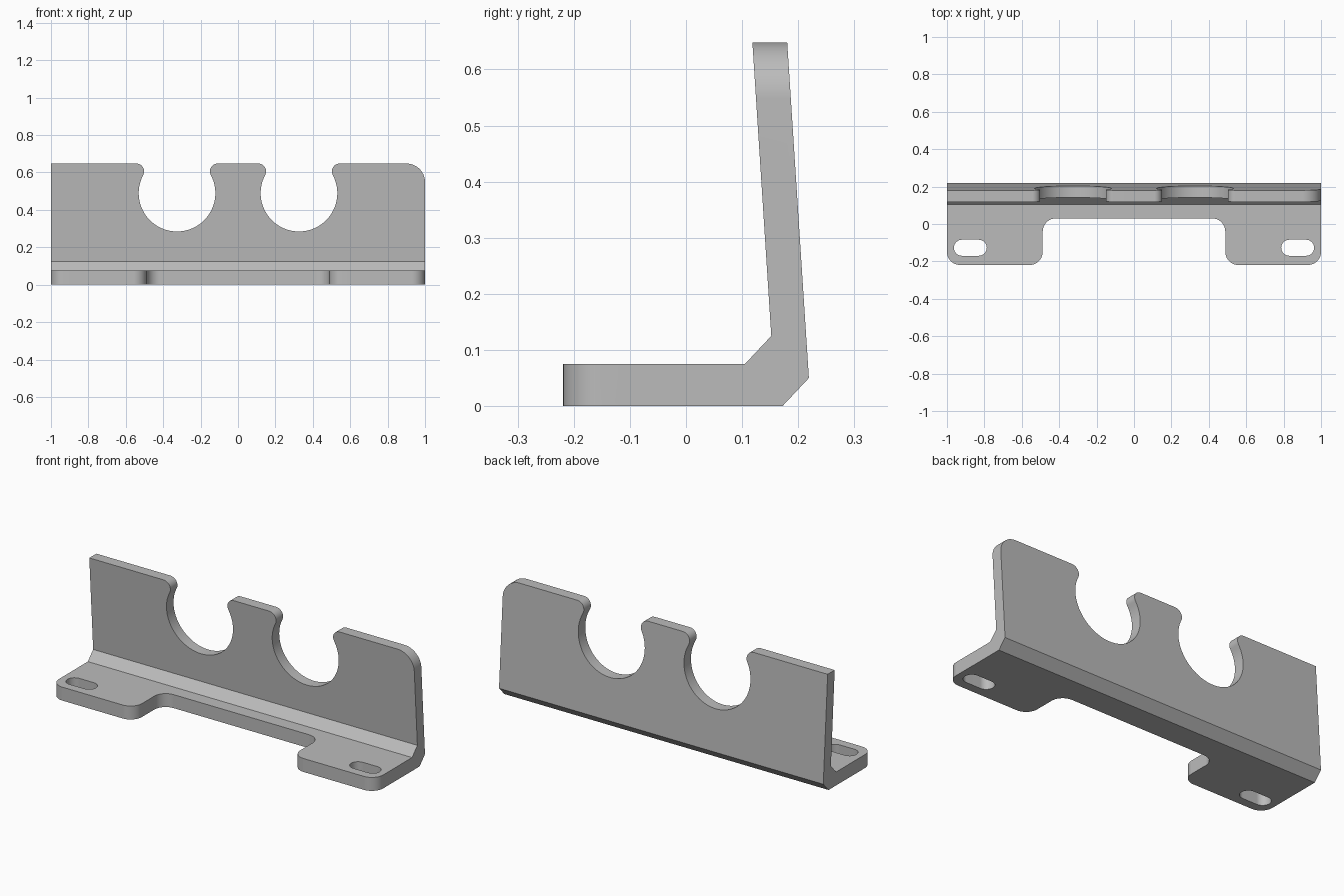
import bpy, bmesh
from math import sin, cos, pi, sqrt, atan2
from mathutils import Vector

if "Cube" in bpy.data.objects:
    bpy.data.objects.remove(bpy.data.objects["Cube"], do_unlink=True)

TOP = 0.648      # plate height
FRONT = -0.219   # front edge of the feet


def arc(cx, cy, r, a0, a1, n=10):
    return [(cx + r * cos(a0 + (a1 - a0) * i / n), cy + r * sin(a0 + (a1 - a0) * i / n))
            for i in range(n + 1)]


def rounded(corners, n=10):
    """Outline from right-angled corners (x, y, radius)."""
    pts = []
    for i, (x, y, r) in enumerate(corners):
        p = Vector((x, y))
        if not r:
            pts.append((x, y))
            continue
        a = (Vector(corners[i - 1][:2]) - p).normalized()
        b = (Vector(corners[(i + 1) % len(corners)][:2]) - p).normalized()
        c = p + (a + b) * r
        pts += [tuple(c - b * r * cos(t) - a * r * sin(t))
                for t in (pi / 2 * k / n for k in range(n + 1))]
    return pts


def prism(name, outline, place, lo, hi):
    """Extrude an outline from lo to hi; place maps (u, v, depth) to xyz."""
    bm = bmesh.new()
    face = bm.faces.new([bm.verts.new(place(u, v, lo)) for u, v in outline])
    new = bmesh.ops.extrude_face_region(bm, geom=[face])["geom"]
    shift = Vector(place(0, 0, hi)) - Vector(place(0, 0, lo))
    bmesh.ops.translate(bm, vec=shift, verts=[g for g in new if isinstance(g, bmesh.types.BMVert)])
    bmesh.ops.recalc_face_normals(bm, faces=bm.faces)
    mesh = bpy.data.meshes.new(name)
    bm.to_mesh(mesh)
    bm.free()
    ob = bpy.data.objects.new(name, mesh)
    bpy.context.collection.objects.link(ob)
    return ob


def along_x(u, v, d): return (d, u, v)
def along_y(u, v, d): return (u, d, v)
def along_z(u, v, d): return (u, v, d)


# Bent bracket section, left oversize where the masks trim it
section = [(-0.3, 0), (0.172, 0), (0.219, 0.05), (0.177, 0.7),
           (0.115, 0.7), (0.152, 0.125), (0.105, 0.075), (-0.3, 0.075)]
bracket = prism("bracket", section, along_x, -1.1, 1.1)


# Round cradle mouth with rolled lips, traced left to right
def mouth(cx, cz=0.4895, r=0.205, lip=0.042):
    dz = TOP - lip - cz
    dx = sqrt((r + lip) ** 2 - dz ** 2)
    a = atan2(dz, dx)
    return (arc(cx - dx, TOP - lip, lip, pi / 2, -a)
            + arc(cx, cz, r, pi - a, 2 * pi + a, 56)[1:-1]
            + arc(cx + dx, TOP - lip, lip, pi + a, pi / 2))


# Upright plate outline: one square corner, one rounded corner
plate = ([(-1, -0.2), (-1, TOP)] + mouth(-0.326) + mouth(0.326)
         + arc(0.9, TOP - 0.1, 0.1, pi / 2, 0, 14) + [(1, -0.2)])

# Foot outline with the wide recess between the two feet
R = 0.07
feet = rounded([(-1.2, 0.4, 0), (-1.2, 0, 0), (-1, 0, 0), (-1, FRONT, R), (-0.488, FRONT, R),
                (-0.488, 0.03, R), (0.488, 0.03, R), (0.488, FRONT, R), (1, FRONT, R),
                (1, 0, 0), (1.2, 0, 0), (1.2, 0.4, 0)])

cuts = [(prism("plate_mask", plate, along_y, -0.5, 0.5), "INTERSECT"),
        (prism("feet_mask", feet, along_z, -0.3, 1), "INTERSECT")]

# Screw slots
for side in (-1, 1):
    c, h, r = side * 0.875, 0.045, 0.043
    slot = arc(c + h, -0.127, r, -pi / 2, pi / 2, 14) + arc(c - h, -0.127, r, pi / 2, 3 * pi / 2, 14)
    cuts.append((prism("slot_cutter", slot, along_z, -0.1, 0.2), "DIFFERENCE"))

bpy.context.view_layer.objects.active = bracket
bracket.select_set(True)
for cutter, operation in cuts:
    mod = bracket.modifiers.new("cut", "BOOLEAN")
    mod.operation = operation
    mod.solver = "EXACT"
    mod.object = cutter
    bpy.ops.object.modifier_apply(modifier=mod.name)
    bpy.data.objects.remove(cutter, do_unlink=True)

# Grey finish
grey = bpy.data.materials.new("plain_grey")
grey.use_nodes = True
colour = (0.5, 0.5, 0.5, 1)
grey.diffuse_color = colour
grey.node_tree.nodes["Principled BSDF"].inputs["Base Color"].default_value = colour
bracket.data.materials.clear()
bracket.data.materials.append(grey)

bpy.ops.object.shade_smooth_by_angle(angle=pi / 7)
weighted = bracket.modifiers.new("even_shading", "WEIGHTED_NORMAL")
weighted.keep_sharp = True
